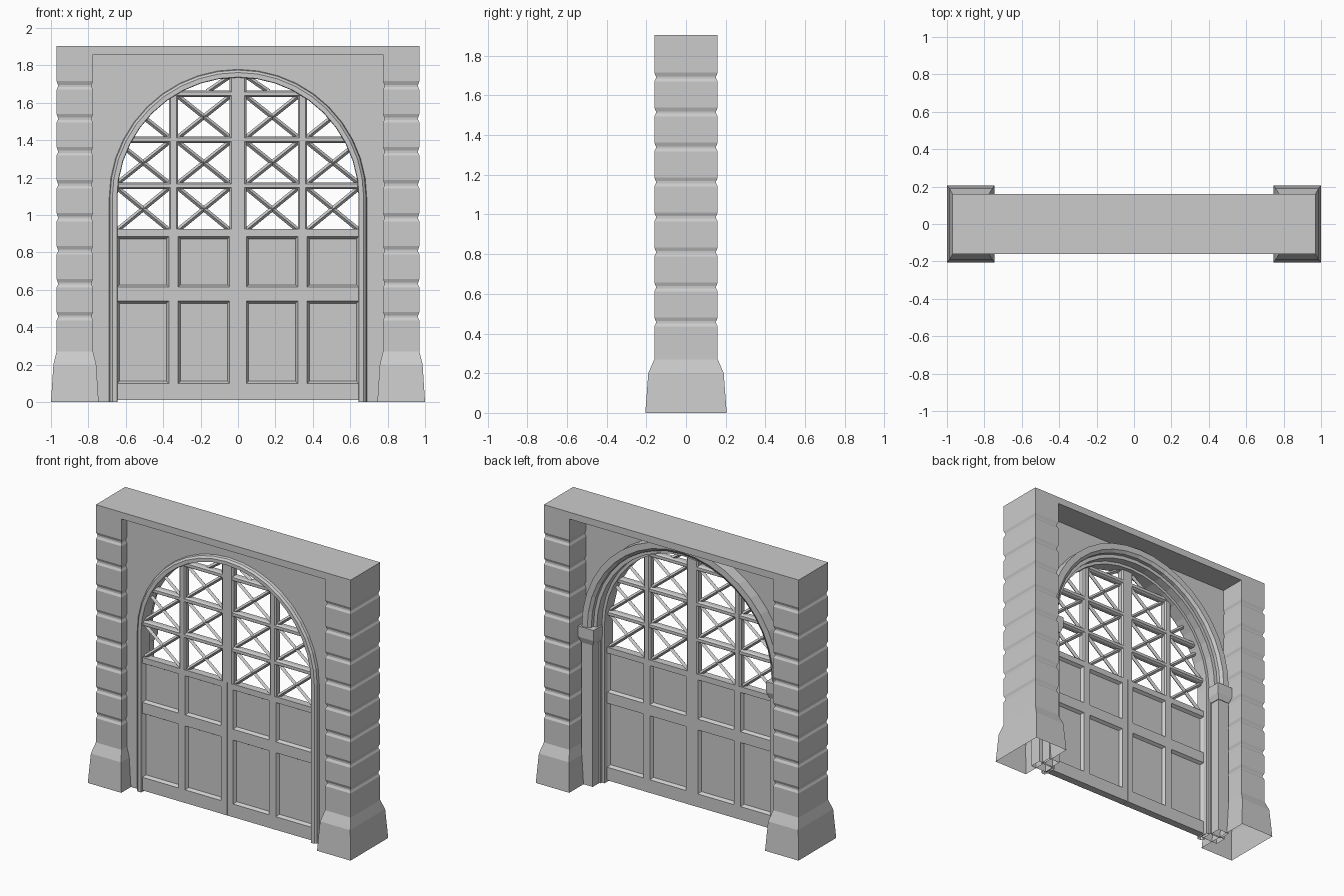
import bpy, bmesh, math
from mathutils import Vector

if "Cube" in bpy.data.objects:
    bpy.data.objects.remove(bpy.data.objects["Cube"])

SPRING = 1.09   # height where the arch starts
SEG = 20        # arch segments


def make(name, bm, open_base):
    bmesh.ops.recalc_face_normals(bm, faces=bm.faces)
    if open_base:   # the masonry has no underside
        low = [f for f in bm.faces if all(v.co.z < .001 for v in f.verts)]
        bmesh.ops.delete(bm, geom=low, context='FACES')
    me = bpy.data.meshes.new(name)
    bm.to_mesh(me)
    bm.free()
    ob = bpy.data.objects.new(name, me)
    bpy.context.collection.objects.link(ob)
    return ob


def loft(name, rings, open_base=True):
    """Solid through a list of equal-sized point rings."""
    bm = bmesh.new()
    vs = [[bm.verts.new(p) for p in r] for r in rings]
    n = len(vs[0])
    for a, b in zip(vs, vs[1:]):
        for i in range(n):
            j = (i + 1) % n
            bm.faces.new((a[i], a[j], b[j], b[i]))
    bm.faces.new(vs[0])
    bm.faces.new(vs[-1])
    return make(name, bm, open_base)


def rect_z(x0, x1, y0, y1, z):
    return [(x0, y0, z), (x1, y0, z), (x1, y1, z), (x0, y1, z)]


def rect_y(x0, x1, z0, z1, y):
    return [(x0, y, z0), (x1, y, z0), (x1, y, z1), (x0, y, z1)]


def box(name, x0, x1, y0, y1, z0, z1):
    return loft(name, [rect_z(x0, x1, y0, y1, z) for z in (z0, z1)])


def mirrored(ob):
    m = ob.modifiers.new("mirror", 'MIRROR')
    m.use_axis[0] = True
    m.use_mirror_merge = False
    return ob


def arch_path(r, legs=True):
    pts = [(r * math.cos(math.pi * i / SEG), SPRING + r * math.sin(math.pi * i / SEG))
           for i in range(SEG + 1)]
    return [(r, 0)] + pts + [(-r, 0)] if legs else pts


def arch_sweep(name, profile, legs=True):
    """Sweep a (radius, y) profile along the arch."""
    paths = [[(x, y, z) for x, z in arch_path(r, legs)] for r, y in profile]
    return loft(name, [list(s) for s in zip(*paths)])


# Rusticated pillars: flared plinth, then grooved blocks
prof = [(0, .03, .045), (.2, .017, .03), (.27, 0, 0)]
for i in range(9):
    z = .278 + i * .1763
    if i:
        prof.append((z - .018, 0, 0))
        prof += [(z - .003, -.007, -.008), (z + .008, -.007, -.008)]
    prof.append((z + .027, 0, 0))
prof.append((1.858, 0, 0))
mirrored(loft("pillar", [rect_z(.775 - dx, .97 + dx, -.16 - dy, .16 + dy, z) for z, dx, dy in prof]))

# Lintel across the top
box("lintel", -.97, .97, -.16, .16, 1.858, 1.905)

# Recessed wall with arched opening
outline = [(-.785, 0), (-.785, 1.859), (.785, 1.859), (.785, 0)] + arch_path(.665)
loft("arch_wall", [[(x, y, z) for x, z in outline] for y in (-.10, -.02)])

# Stepped front trim and inner reveal
arch_sweep("arch_trim", [(.690, -.095), (.685, -.118), (.672, -.130), (.648, -.130),
                         (.645, -.120), (.645, -.035), (.67, -.035), (.67, -.095)])

# Rear archivolt in two steps, on imposts and pilasters
arch_sweep("rear_archivolt", [(.665, -.03), (.665, .02), (.69, .02), (.69, .045),
                              (.71, .06), (.752, .06), (.752, -.03)], legs=False)
mirrored(box("rear_pilaster", .675, .760, -.03, .05, 0, 1.0))
mirrored(loft("rear_impost", [rect_z(.672 - e, .757 + e, -.03, .052 + e, z)
                              for z, e in ((.975, .002), (1.015, .016), (1.088, .016))]))

# Door: layout of columns and rows
F0, F1 = -.118, -.064
cols = [(.045, .32), (.37, .645)]
trimmed = []

# Solid lower panels, sunk on both faces
for x0, x1 in cols:
    for z0, z1 in ((.10, .54), (.615, .885)):
        b = .012
        mirrored(loft("door_panel", [
            rect_y(x0 + b, x1 - b, z0 + b, z1 - b, F0 + .022),
            rect_y(x0, x1, z0, z1, F0 + .003),
            rect_y(x0, x1, z0, z1, F1 - .003),
            rect_y(x0 + b, x1 - b, z0 + b, z1 - b, F1 - .022)]))

# Stiles, plain beside the panels and chamfered beside the lattice
C = .010
trimmed.append(box("centre_stile", .0008, .045, F0, F1, .01, .925))
trimmed.append(box("middle_stile", .32, .37, F0, F1, .01, .925))
trimmed.append(loft("upper_centre_stile", [
    [(0, F0, z), (.045 - C, F0, z), (.045, F0 + C, z), (.045, F1 - C, z), (.045 - C, F1, z), (0, F1, z)]
    for z in (.925, 1.80)]))
trimmed.append(loft("upper_middle_stile", [
    [(.32 + C, F0, z), (.37 - C, F0, z), (.37, F0 + C, z), (.37, F1 - C, z),
     (.37 - C, F1, z), (.32 + C, F1, z), (.32, F1 - C, z), (.32, F0 + C, z)]
    for z in (.925, 1.80)]))

# Rails, heavier below and slim with bevelled edges in the glazed part
for z0, z1 in ((.01, .10), (.54, .615), (.885, .925)):
    trimmed.append(box("door_rail", .045 - C, .70, F0 + .001, F1 - .001, z0, z1))
for zc in (1.157, 1.403, 1.648):
    trimmed.append(loft("glazing_rail", [rect_z(.045 - C, .70, F0 + .001 + e, F1 - .001 - e, zc + d)
                                         for d, e in ((-.018, .012), (-.010, 0), (.010, 0), (.018, .012))]))


# Crossed lattice bars, ridged on both faces
def bar(x0, z0, x1, z1, yc, w=.013, t=.015):
    d = Vector((x1 - x0, z1 - z0)).normalized()
    nx, nz = -d.y * w, d.x * w
    return loft("lattice_bar", [
        [(x + nx, yc, z + nz), (x, yc - t, z), (x - nx, yc, z - nz), (x, yc + t, z)]
        for x, z in ((x0, z0), (x1, z1))])


ym = (F0 + F1) / 2
for x0, x1 in cols:
    for z0, z1 in ((.92, 1.145), (1.170, 1.390), (1.416, 1.635)):
        trimmed.append(bar(x0, z0, x1, z1, ym - .001))
        trimmed.append(bar(x0, z1, x1, z0, ym + .001))
trimmed.append(bar(.04, 1.745, .165, 1.66, ym))

# Trim the door pieces to the arch
cutter = loft("arch_cutter", [[(x, y, z) for x, z in arch_path(.66)] for y in (-.3, .3)], False)
cutter.hide_render = True
for ob in trimmed:
    m = ob.modifiers.new("arch", 'BOOLEAN')
    m.operation = 'INTERSECT'
    m.solver = 'EXACT'
    m.object = cutter
    bpy.context.view_layer.objects.active = ob
    bpy.ops.object.modifier_apply(modifier=m.name)
    mirrored(ob)
bpy.data.objects.remove(cutter)
